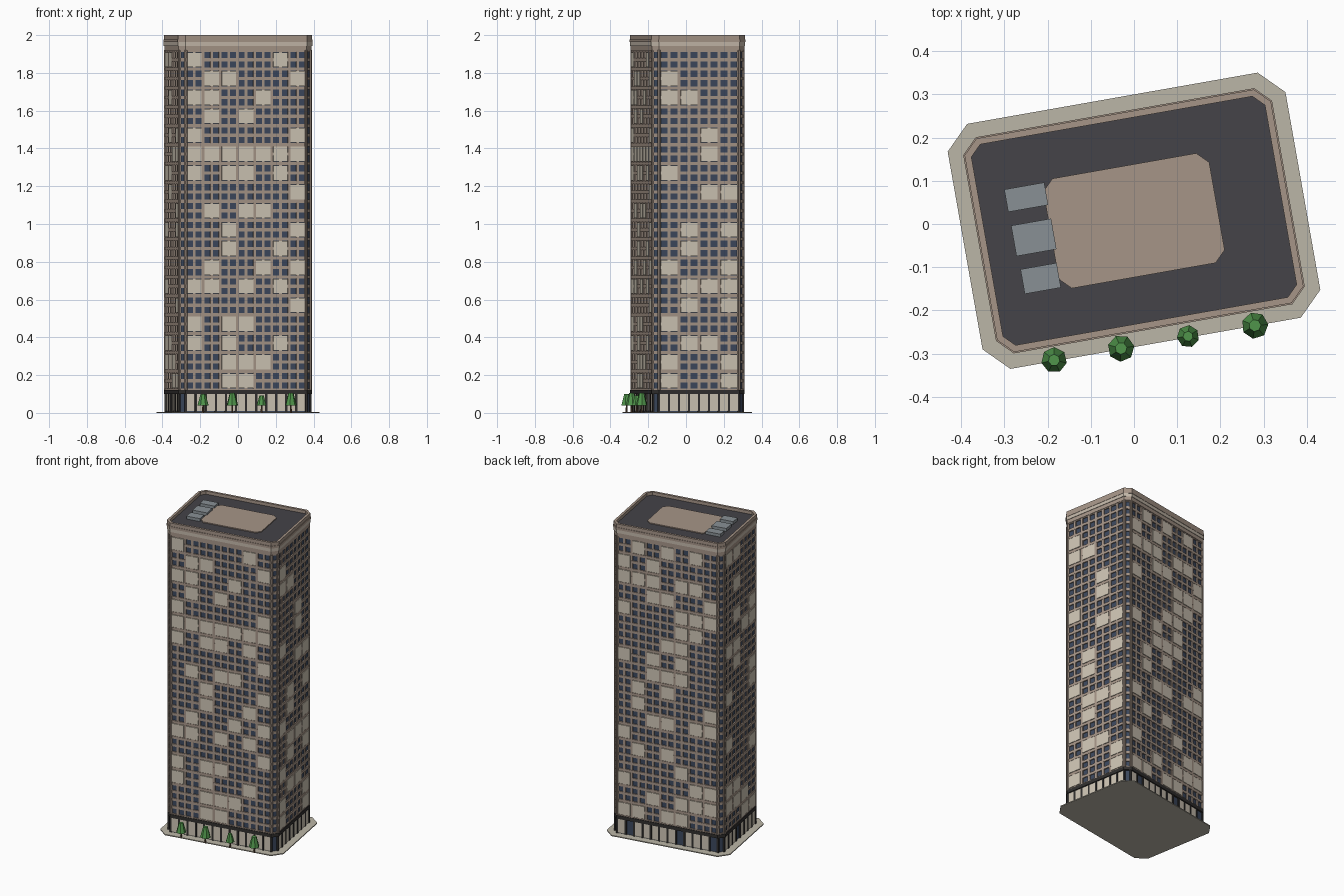
import bpy, bmesh, math, random
from mathutils import Matrix, Vector

if "Cube" in bpy.data.objects:
    bpy.data.objects.remove(bpy.data.objects["Cube"])

random.seed(4)
CY = 0.0075
TURN = Matrix.Translation((0, CY, 0)) @ Matrix.Rotation(math.radians(10), 4, 'Z')
HX, HY, CH = 0.355, 0.246, 0.031          # tower half sizes and corner cut
Z0, ROWS, BAY_H = 0.12, 18, 0.1           # first floor, double-storey bays


def mat(name, r, g, b):
    m = bpy.data.materials.new(name)
    m.diffuse_color = (r, g, b, 1)
    m.use_nodes = True
    m.node_tree.nodes["Principled BSDF"].inputs["Base Color"].default_value = m.diffuse_color
    return m


WALL = mat("stone", .38, .30, .245)
GLASS = mat("glass", .045, .065, .11)
LIT = mat("lit_blind", .62, .56, .46)
DARK = mat("dark_metal", .03, .028, .027)
CREAM = mat("cream", .55, .48, .40)
ROOF = mat("roofing", .058, .056, .065)
GREY = mat("unit_grey", .25, .28, .30)
PAVE = mat("paving", .50, .47, .39)
LEAF = mat("leaf", .08, .30, .07)
BARK = mat("bark", .12, .07, .04)


def finish(name, bm, m, turn=True):
    if turn:
        bm.transform(TURN)
    bmesh.ops.recalc_face_normals(bm, faces=bm.faces)
    me = bpy.data.meshes.new(name)
    bm.to_mesh(me)
    bm.free()
    me.materials.append(m)
    ob = bpy.data.objects.new(name, me)
    bpy.context.collection.objects.link(ob)
    return ob


def octagon(hx, hy, c):
    return [Vector(p) for p in ((-hx + c, -hy), (hx - c, -hy), (hx, -hy + c), (hx, hy - c),
                                (hx - c, hy), (-hx + c, hy), (-hx, hy - c), (-hx, -hy + c))]


def outline(d):
    """Tower outline moved outward by d."""
    return octagon(HX + d, HY + d, CH + d * 0.586)


def add_prism(bm, pts, z0, z1):
    lo = [bm.verts.new((p.x, p.y, z0)) for p in pts]
    hi = [bm.verts.new((p.x, p.y, z1)) for p in pts]
    n = len(pts)
    bm.faces.new(lo[::-1])
    bm.faces.new(hi)
    for i in range(n):
        bm.faces.new((lo[i], lo[(i + 1) % n], hi[(i + 1) % n], hi[i]))


def add_ring(bm, outer, inner, z0, z1):
    rings = [[bm.verts.new((p.x, p.y, z)) for p in pts]
             for pts, z in ((outer, z0), (outer, z1), (inner, z1), (inner, z0))]
    for k in range(4):
        a, b = rings[k], rings[(k + 1) % 4]
        for i in range(8):
            j = (i + 1) % 8
            bm.faces.new((a[i], a[j], b[j], b[i]))


def prism(name, pts, z0, z1, m):
    bm = bmesh.new()
    add_prism(bm, pts, z0, z1)
    return finish(name, bm, m)


def add_box(bm, c, size, rot=Matrix()):
    bmesh.ops.create_cube(bm, size=1, matrix=Matrix.Translation(c) @ rot @ Matrix.Diagonal((*size, 1)))


BASE = outline(0)


def side(i):
    """Start point, direction, outward normal and length of wall i."""
    a, b = BASE[i], BASE[(i + 1) % 8]
    d = (b - a).normalized()
    return a, d, Vector((d.y, -d.x)), (b - a).length


def side_box(bm, i, u, z, w, h, inner, outer):
    a, d, n, _ = side(i)
    p = a + d * u + n * (inner + outer) / 2
    add_box(bm, (p.x, p.y, z), (w, outer - inner, h), Matrix.Rotation(math.atan2(d.y, d.x), 4, 'Z'))


# paving, glass core
prism("paving", outline(0.042), 0, 0.006, PAVE)
prism("glass_core", outline(-0.006), 0.006, 1.93, GLASS)

# window columns per wall (front, chamfer, right, chamfer, back, ...)
COLS = [14, 1, 8, 1, 14, 1, 8, 1]
piers = bmesh.new()
for i, n in enumerate(COLS):
    pitch = side(i)[3] / n
    for k in range(n + 1):
        side_box(piers, i, k * pitch, 1.02, pitch * 0.31 if n > 1 else 0.013, 1.8, -0.008, 0)
finish("wall_piers", piers, WALL)
spandrels = bmesh.new()
for k in range(ROWS * 2 + 1):
    z = Z0 + k * BAY_H / 2
    add_ring(spandrels, outline(0.0005), outline(-0.008), z - 0.0085, z + 0.0085)
finish("wall_spandrels", spandrels, WALL)

# lit bays: one string per floor, from the bottom, digits are columns
FRONT = "23 234 025 023 6 0135 146 25 26 134 6 0235 0123456 06 13 014 126 05".split()
RIGHT = "03 03 12 0 13 123 03 1 13 - 23 0 2 2 - 01 0 -".split()
lit = bmesh.new()
for i in (0, 2, 4, 6):
    n = COLS[i] // 2
    bay = side(i)[3] / n
    for r in range(ROWS):
        if i in (0, 2):
            on = [int(c) for c in (FRONT, RIGHT)[i // 2][r] if c != '-']
        else:
            on = [c for c in range(n) if random.random() < 0.32]
        for c in on:
            side_box(lit, i, (c + 0.5) * bay, Z0 + (r + 0.5) * BAY_H,
                     bay * 0.83, 0.078, -0.006, 0.002)
finish("lit_bays", lit, LIT)

# street level shopfronts with frames, and a dark fascia above
shop, frames = bmesh.new(), bmesh.new()
DOORS = {0: (), 2: (), 4: (1, 7, 11), 6: (3,)}
for i, doors in DOORS.items():
    n = 12 if i in (0, 4) else 8
    w = side(i)[3] / n
    for k in range(n + 1):
        side_box(frames, i, k * w, 0.054, 0.012, 0.096, -0.008, 0.001)
        if k < n and k not in doors:
            side_box(shop, i, (k + 0.5) * w, 0.054, w * 0.8, 0.09, -0.007, -0.002)
finish("shop_windows", shop, LIT)
finish("shop_frames", frames, DARK)
prism("fascia", outline(0.004), 0.1, 0.122, DARK)

# cornice, parapet and roof
for name, d, z0, z1, m in (("cornice_lower", 0.003, 1.918, 1.942, WALL),
                           ("cornice_band", 0.006, 1.942, 1.963, CREAM),
                           ("cornice_upper", 0.008, 1.963, 1.978, WALL),
                           ("parapet", 0.005, 1.978, 2.0, WALL)):
    bm = bmesh.new()
    add_ring(bm, outline(d), outline(-0.010), z0, z1)
    finish(name, bm, m)
prism("roof_deck", outline(-0.008), 1.93, 1.98, ROOF)
prism("penthouse", octagon(0.195, 0.129, 0.026), 1.975, 1.986, WALL)

# rooftop machines
units = bmesh.new()
for x, y, w, d in ((-.2495, .062, .094, .053), (-.232, -.031, .094, .072), (-.216, -.126, .085, .058)):
    p = TURN.inverted() @ Vector((x, y, 0))
    add_box(units, (p.x, p.y, 1.9875), (w, d, 0.023))
finish("roof_units", units, GREY)

# street trees
for k, (x, y, r, top) in enumerate(((-.185, -.315, .030, .1), (-.03, -.288, .031, .105),
                                    (.125, -.26, .026, .092), (.28, -.235, .031, .105))):
    for name, r1, r2, z0, z1, m in (("trunk", .005, .004, 0, .05, BARK), ("crown", r, r * .45, .04, top, LEAF)):
        bm = bmesh.new()
        bmesh.ops.create_cone(bm, cap_ends=True, segments=7, radius1=r1, radius2=r2, depth=z1 - z0,
                              matrix=Matrix.Translation((x, y, (z0 + z1) / 2)) @ Matrix.Rotation(k * 0.4, 4, 'Z'))
        finish(f"tree_{name}_{k + 1}", bm, m, turn=False)
